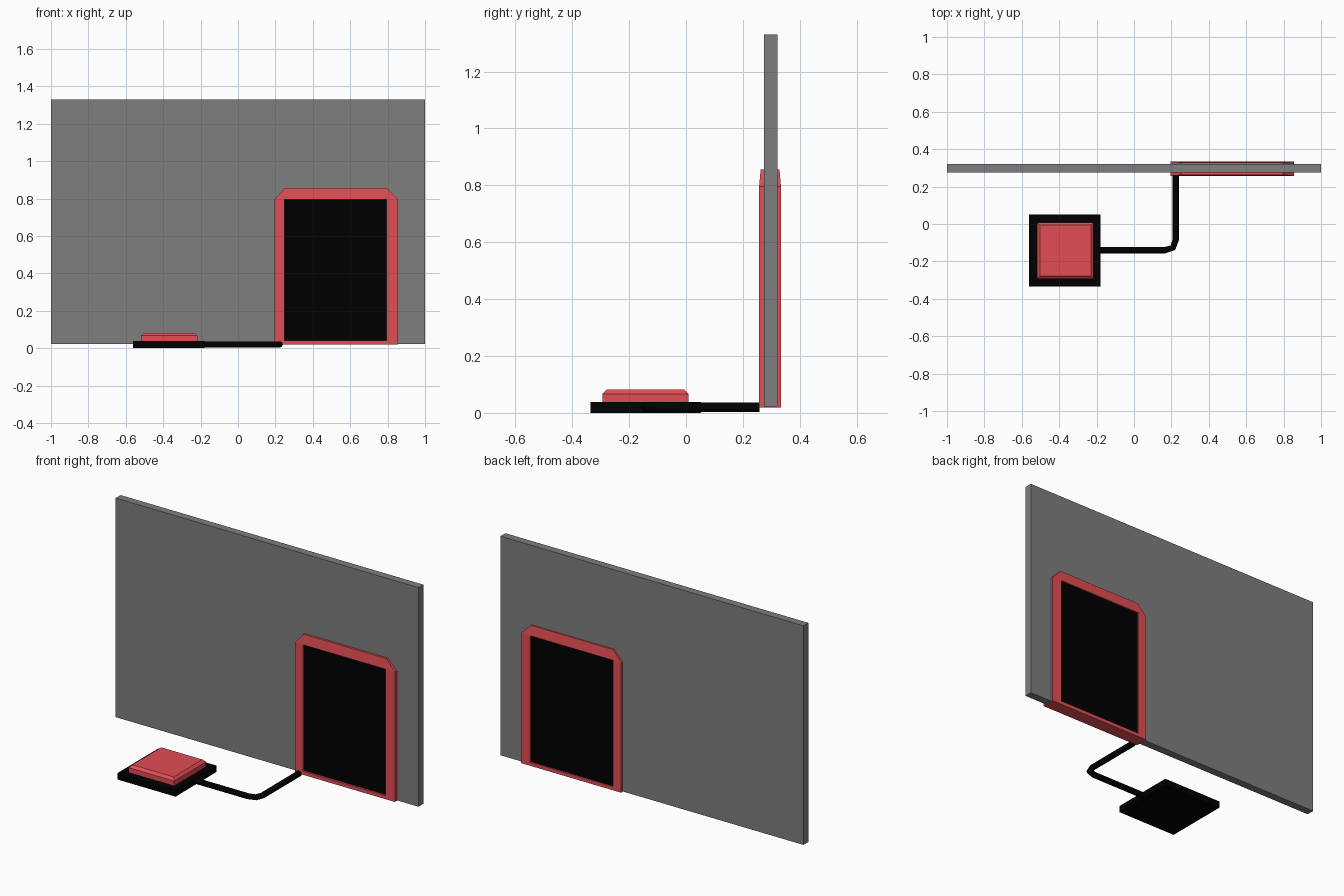
import bpy, bmesh
from mathutils import Vector

if "Cube" in bpy.data.objects:
    bpy.data.objects.remove(bpy.data.objects["Cube"])


def material(name, color):
    m = bpy.data.materials.new(name)
    m.diffuse_color = (*color, 1)
    m.use_nodes = True
    m.node_tree.nodes["Principled BSDF"].inputs["Base Color"].default_value = m.diffuse_color
    return m


RED = material("red", (0.76, 0.075, 0.09))
BLACK = material("black", (0, 0, 0))
GREY = material("dark_grey", (0.21, 0.21, 0.21))


def add_object(name, bm, mat):
    bmesh.ops.recalc_face_normals(bm, faces=bm.faces)
    mesh = bpy.data.meshes.new(name)
    bm.to_mesh(mesh)
    bm.free()
    ob = bpy.data.objects.new(name, mesh)
    bpy.context.collection.objects.link(ob)
    mesh.materials.append(mat)
    return ob


def box(name, lo, hi, mat, top_bevel=0):
    lo, hi = Vector(lo), Vector(hi)
    bm = bmesh.new()
    bmesh.ops.create_cube(bm, size=1)
    bmesh.ops.scale(bm, vec=hi - lo, verts=bm.verts)
    bmesh.ops.translate(bm, vec=(lo + hi) / 2, verts=bm.verts)
    if top_bevel:
        edges = [e for e in bm.edges if all(v.co.z > hi.z - 1e-4 for v in e.verts)]
        bmesh.ops.bevel(bm, geom=edges, offset=top_bevel, segments=1, affect='EDGES')
    return add_object(name, bm, mat)


# Wall
box("wall", (-1, 0.275, 0.022), (1, 0.321, 1.33), GREY)

# Door panel, slightly recessed inside the frame on both sides
box("door_panel", (0.245, 0.268, 0.035), (0.8, 0.327, 0.805), BLACK)

# Door frame: arch with clipped top corners, thinner toward its top edge
outer = [(0.195, 0.019), (0.195, 0.795), (0.25, 0.856),
         (0.797, 0.856), (0.856, 0.795), (0.856, 0.019)]
inner = [(0.248, 0.019), (0.248, 0.795), (0.248, 0.795),
         (0.795, 0.795), (0.795, 0.795), (0.795, 0.019)]
MID, T_SIDE, T_TOP = 0.2955, 0.0385, 0.033
bm = bmesh.new()
rows = []
for o, i in zip(outer, inner):
    t_out = T_TOP if o[1] > 0.8 else T_SIDE
    rows.append([bm.verts.new((p[0], MID + s * t, p[1]))
                 for p, t, s in ((o, t_out, -1), (i, T_SIDE, -1), (i, T_SIDE, 1), (o, t_out, 1))])
for a, b in zip(rows, rows[1:]):
    for k in range(4):
        n = (k + 1) % 4
        bm.faces.new((a[k], a[n], b[n], b[k]))
bm.faces.new(rows[0])
bm.faces.new(rows[-1])
bmesh.ops.remove_doubles(bm, verts=bm.verts, dist=1e-5)
add_object("door_frame", bm, RED)

# Threshold closing the bottom of the frame
box("door_threshold", (0.248, MID - T_SIDE, 0.019), (0.795, MID + T_SIDE, 0.04), RED)

# Floor button: base plate and bevelled pad
box("button_base", (-0.562, -0.335, 0), (-0.178, 0.052, 0.038), BLACK)
box("button_pad", (-0.518, -0.293, 0.033), (-0.216, 0.009, 0.082), RED, top_bevel=0.015)

# Cable from the button to the frame, with a short bent corner
curve = bpy.data.curves.new("cable", 'CURVE')
curve.dimensions = '3D'
curve.bevel_depth = 0.017
curve.bevel_resolution = 2
curve.use_fill_caps = True
path = [(-0.2, -0.14), (0.165, -0.14), (0.208, -0.127), (0.223, -0.085), (0.223, 0.259)]
spline = curve.splines.new('POLY')
spline.points.add(len(path) - 1)
for pt, (x, y) in zip(spline.points, path):
    pt.co = (x, y, 0.02, 1)
curve.materials.append(BLACK)
bpy.context.collection.objects.link(bpy.data.objects.new("cable", curve))
